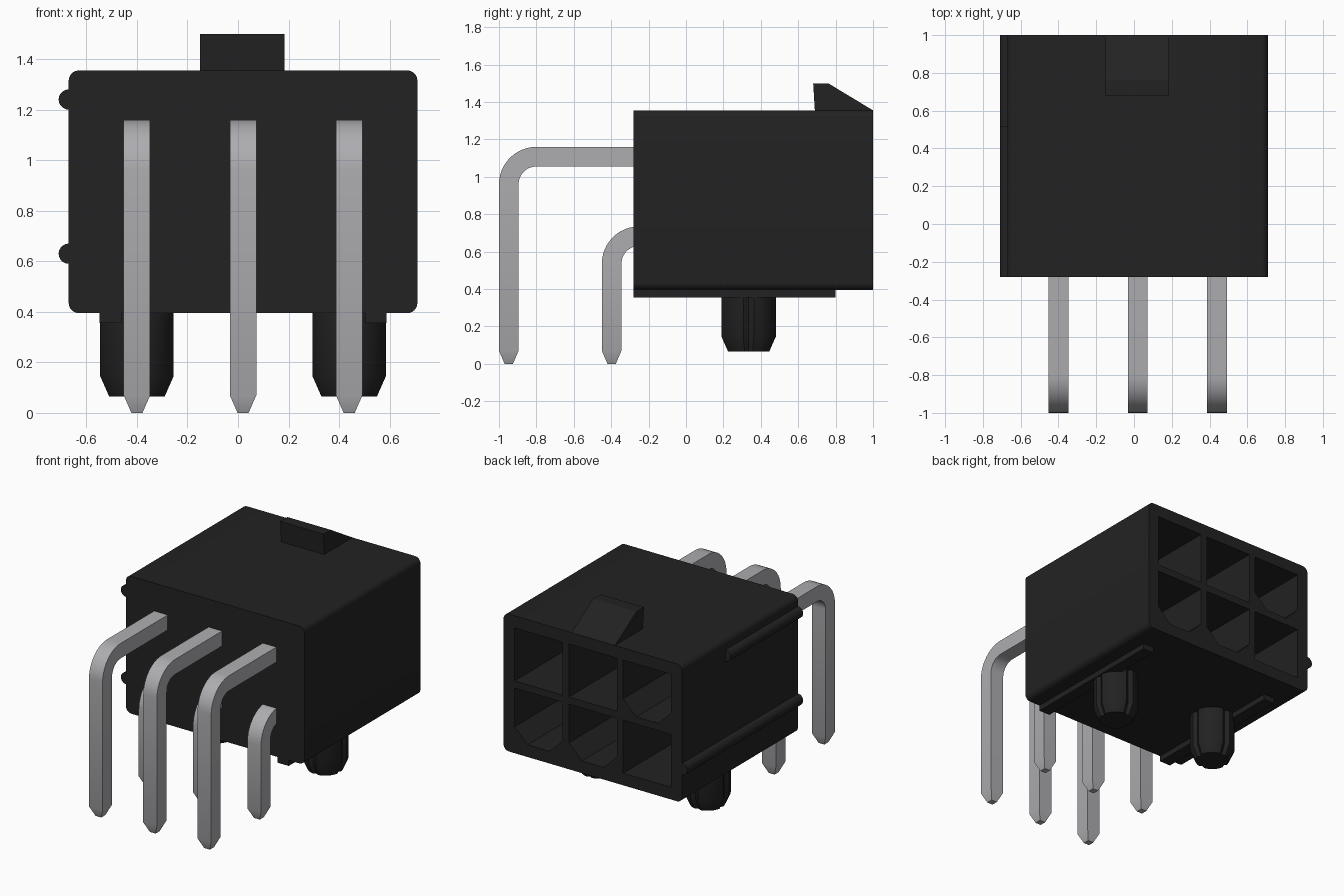
import bpy, bmesh
from math import sin, cos, pi, radians
from mathutils import Vector

cube = bpy.data.objects.get("Cube")
if cube:
    bpy.data.objects.remove(cube, do_unlink=True)


def material(name, rgb, metallic=0.0):
    m = bpy.data.materials.new(name)
    m.use_nodes = True
    m.diffuse_color = (*rgb, 1)
    m.node_tree.nodes["Principled BSDF"].inputs["Base Color"].default_value = (*rgb, 1)
    return m


black = material("black plastic", (0.016, 0.016, 0.016))
silver = material("tinned metal", (0.42, 0.42, 0.44))


def loft(name, rings, mat, smooth=True):
    """Skin a list of equal-length closed rings and cap both ends."""
    bm = bmesh.new()
    loops = [[bm.verts.new(p) for p in ring] for ring in rings]
    n = len(loops[0])
    for a, b in zip(loops, loops[1:]):
        for i in range(n):
            j = (i + 1) % n
            bm.faces.new((a[i], a[j], b[j], b[i]))
    bm.faces.new(loops[0])
    bm.faces.new(loops[-1])
    bmesh.ops.recalc_face_normals(bm, faces=bm.faces)
    mesh = bpy.data.meshes.new(name)
    bm.to_mesh(mesh)
    bm.free()
    mesh.materials.append(mat)
    ob = bpy.data.objects.new(name, mesh)
    bpy.context.collection.objects.link(ob)
    if smooth:
        bpy.ops.object.select_all(action='DESELECT')
        bpy.context.view_layer.objects.active = ob
        ob.select_set(True)
        bpy.ops.object.shade_smooth_by_angle(angle=radians(30))
    return ob


def along_y(name, outline, y0, y1, smooth=True):
    return loft(name, [[(x, y, z) for x, z in outline] for y in (y0, y1)], black, smooth)


def box(name, x0, x1, y0, y1, z0, z1):
    return along_y(name, [(x0, z0), (x1, z0), (x1, z1), (x0, z1)], y0, y1, False)


# Layout shared by the parts
LEFT, RIGHT, LOW, HIGH = -0.67, 0.71, 0.395, 1.355
FRONT, BACK = -0.28, 1.0
MID_X = 0.02
PITCH = 0.42
columns = [MID_X + PITCH * k for k in (-1, 0, 1)]

# Housing with rounded long edges
r = 0.04
outline = []
for k, (cx, cz) in enumerate([(RIGHT - r, HIGH - r), (LEFT + r, HIGH - r),
                              (LEFT + r, LOW + r), (RIGHT - r, LOW + r)]):
    for s in range(7):
        a = (k + s / 6) * pi / 2
        outline.append((cx + r * cos(a), cz + r * sin(a)))
housing = along_y("housing", outline, FRONT, BACK, False)

# Six sockets in the back, three of them keyed with cut lower corners
h, c = 0.185, 0.1
for row, z in enumerate((0.665, 1.085)):
    for col, x in enumerate(columns):
        keyed = (col == 0) if row == 1 else (col > 0)
        shape = [(x + h, z + h), (x - h, z + h)]
        if keyed:
            shape += [(x - h, z - h + c), (x - h + c, z - h),
                      (x + h - c, z - h), (x + h, z - h + c)]
        else:
            shape += [(x - h, z - h), (x + h, z - h)]
        cutter = along_y("socket_cutter", shape, -0.1, BACK + 0.1, False)
        cutter.hide_render = True
        mod = housing.modifiers.new("socket", 'BOOLEAN')
        mod.operation, mod.object, mod.solver = 'DIFFERENCE', cutter, 'EXACT'
        bpy.context.view_layer.objects.active = housing
        bpy.ops.object.modifier_apply(modifier=mod.name)
        bpy.data.objects.remove(cutter, do_unlink=True)
bpy.ops.object.select_all(action='DESELECT')
housing.select_set(True)
bpy.context.view_layer.objects.active = housing
bpy.ops.object.shade_smooth_by_angle(angle=radians(30))

# Latch ramp on the top
ramp = [(0.69, HIGH - 0.02), (0.68, 1.5), (0.76, 1.5), (BACK, HIGH), (BACK, HIGH - 0.02)]
loft("latch", [[(x, y, z) for y, z in ramp] for x in (-0.15, 0.185)], black, False)

# Round ribs on the right side
for name, z, end in (("upper_rib", 1.24, 0.52), ("lower_rib", 0.63, BACK)):
    circle = [(LEFT + 0.04 * cos(a), z + 0.04 * sin(a))
              for a in (2 * pi * k / 20 for k in range(20))]
    along_y(name, circle, FRONT, end)

# Standoff rails under the housing
for name, x in (("right_rail", -0.505), ("left_rail", 0.545)):
    box(name, x - 0.043, x + 0.043, FRONT, 0.8, 0.355, LOW + 0.01)


# Grooved, tapered locating pegs
def peg_ring(cx, z, radius):
    ring = []
    for k in range(32):
        a = 2 * pi * k / 32
        rad = radius * (0.87 if k % 8 == 0 else 1.0)
        ring.append((cx + rad * cos(a), 0.335 + rad * sin(a), z))
    return ring


for name, x in (("right_peg", columns[0]), ("left_peg", columns[2])):
    loft(name, [peg_ring(x, 0.065, 0.112), peg_ring(x, 0.145, 0.148),
                peg_ring(x, LOW + 0.01, 0.148)], black)


# Bent square pins with pointed tips
def pin(name, x, y_out, z_top, w=0.105, bend=0.2):
    def ring(outer, inner, half):
        return [(x - half, *outer), (x + half, *outer), (x + half, *inner), (x - half, *inner)]

    rings = [ring((y_out + 0.03, 0), (y_out + w - 0.03, 0), 0.022),
             ring((y_out, 0.07), (y_out + w, 0.07), w / 2)]
    centre = Vector((y_out + bend, z_top - bend))
    for s in range(13):
        a = pi - s / 12 * pi / 2
        d = Vector((cos(a), sin(a)))
        rings.append(ring(centre + d * bend, centre + d * (bend - w), w / 2))
    rings.append(ring((0.3, z_top), (0.3, z_top - w), w / 2))
    loft(name, rings, silver)


for side, x in zip(("right", "middle", "left"), columns):
    pin(side + "_long_pin", x, -1.0, 1.16)
    pin(side + "_short_pin", x, -0.45, 0.735)
